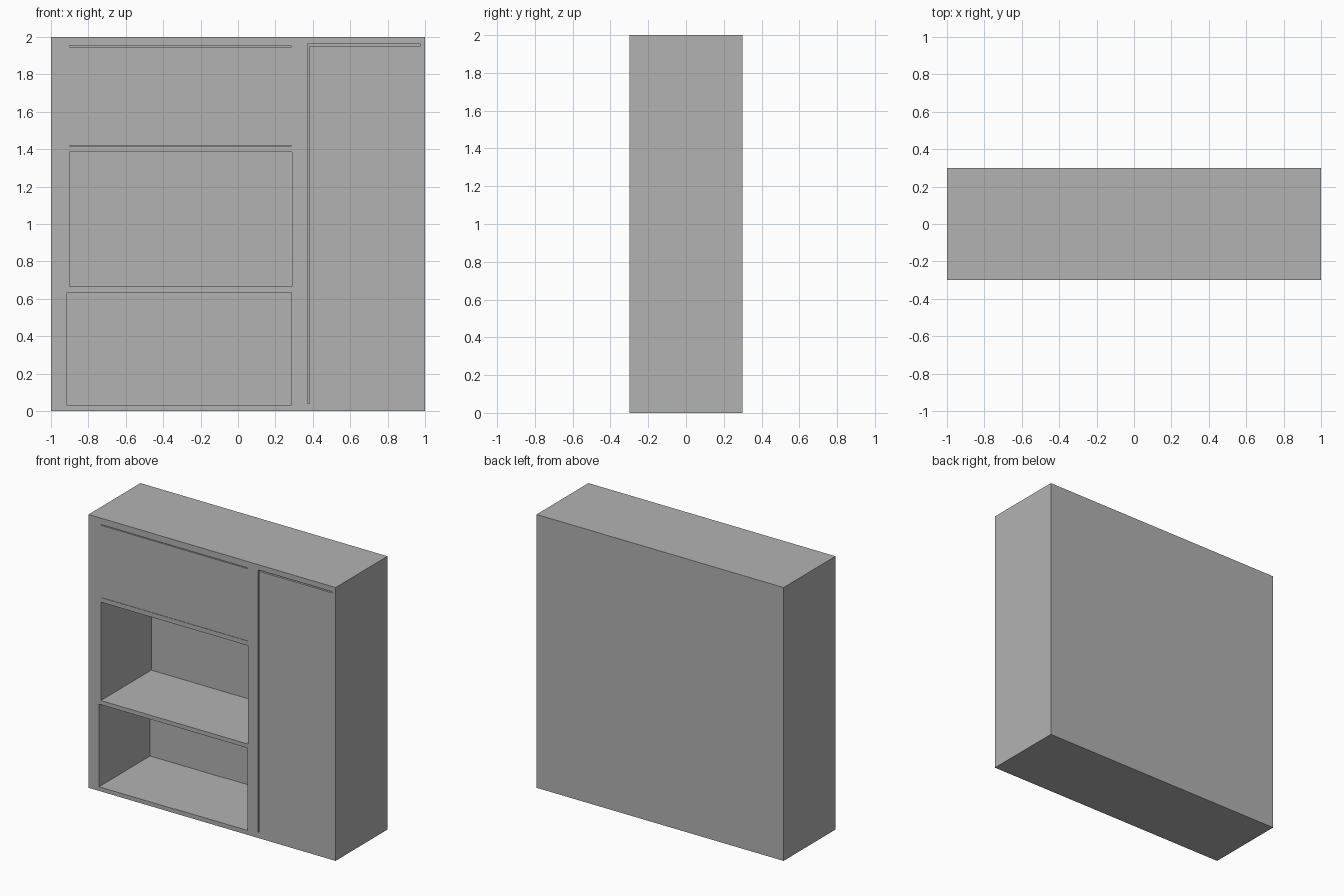
import bpy

cube = bpy.data.objects.get("Cube")
if cube:
    bpy.data.objects.remove(cube, do_unlink=True)

grey = bpy.data.materials.new("plain_grey")
grey.use_nodes = True
colour = (0.448, 0.448, 0.448, 1)
grey.diffuse_color = colour
grey.node_tree.nodes["Principled BSDF"].inputs["Base Color"].default_value = colour

FRONT, BACK = -0.3, 0.3


def box(name, x, y, z):
    """Axis-aligned box from (min, max) ranges."""
    bpy.ops.mesh.primitive_cube_add(size=1, location=[sum(r) / 2 for r in (x, y, z)])
    ob = bpy.context.object
    ob.name = name
    ob.scale = [r[1] - r[0] for r in (x, y, z)]
    bpy.ops.object.transform_apply(location=True, rotation=False, scale=True)
    ob.data.materials.append(grey)
    return ob


def cut(target, name, x, z, depth):
    """Cut a rectangular opening of given depth into the front."""
    cutter = box(name, x, (FRONT - 0.1, FRONT + depth), z)
    mod = target.modifiers.new(name, "BOOLEAN")
    mod.operation = "DIFFERENCE"
    mod.solver = "EXACT"
    mod.object = cutter
    bpy.context.view_layer.objects.active = target
    bpy.ops.object.modifier_apply(modifier=mod.name)
    bpy.data.objects.remove(cutter, do_unlink=True)


# Cabinet body
cabinet = box("cabinet_body", (-1, 1), (FRONT, BACK), (0, 2))

# Open compartments
cut(cabinet, "upper_niche", (-0.9, 0.29), (0.665, 1.385), 0.583)
cut(cabinet, "lower_niche", (-0.915, 0.285), (0.03, 0.635), 0.59)

# Gaps around the flap above the niches
cut(cabinet, "flap_top_gap", (-0.9, 0.285), (1.947, 1.953), 0.03)
cut(cabinet, "flap_bottom_gap", (-0.9, 0.285), (1.418, 1.42), 0.01)

# Gaps around the tall door
cut(cabinet, "door_side_gap", (0.371, 0.381), (0.04, 1.962), 0.03)
cut(cabinet, "door_top_gap", (0.375, 0.975), (1.953, 1.962), 0.03)

# Floor board in the lower niche, leaving a fine seam
box("niche_floor_board", (-0.31, 0.285), (FRONT, 0.29), (0.028, 0.032))
